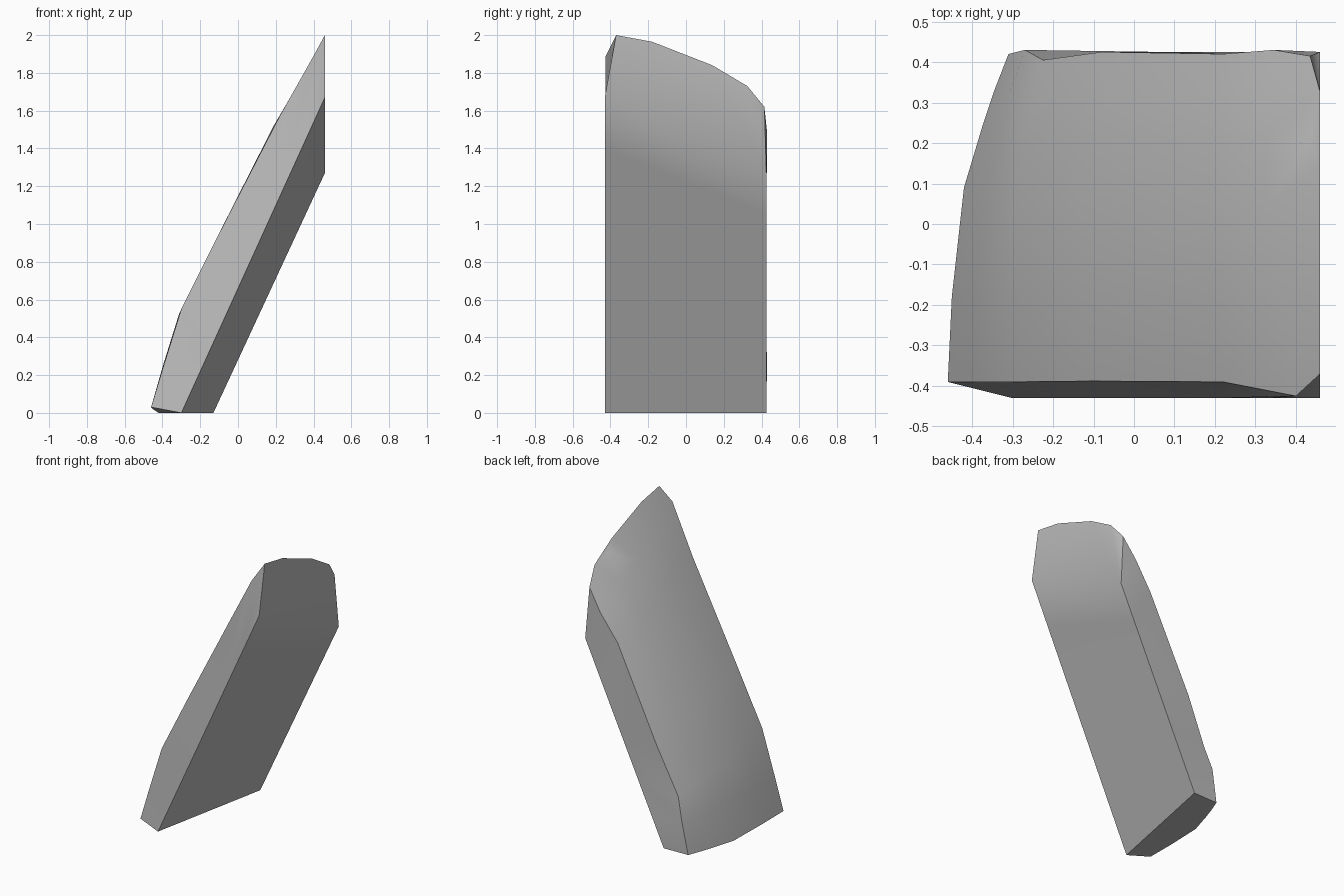
import bpy
import bmesh
import math
from mathutils import Vector

cube = bpy.data.objects.get("Cube")
if cube:
    bpy.data.objects.remove(cube)

stone = bpy.data.materials.new("stone grey")
stone.use_nodes = True
colour = (0.5, 0.5, 0.5, 1)
stone.diffuse_color = colour
stone.node_tree.nodes["Principled BSDF"].inputs["Base Color"].default_value = colour

# Corners of the flat underside: front low, front high, back high, back low
front_low, front_high = Vector((-.30, -.43, 0)), Vector((.46, -.43, 1.67))
back_low, back_high = Vector((-.13, .425, 0)), Vector((.46, .425, 1.27))

# Chipped rims of the weathered upper surface, from foot to tip
front_rim = [(-.40, -.39, .23), (-.30, -.39, .55), (-.10, -.388, .95),
             (.22, -.39, 1.57), (.40, -.425, 1.89)]
back_rim = [(-.27, .43, .22), (-.225, .405, .37), (-.08, .425, .68),
            (.22, .42, 1.30), (.345, .43, 1.48)]
foot_edge = [(-.46, -.39, .03), (-.45, -.18, .02), (-.42, .09, 0),
             (-.375, .24, 0), (-.345, .33, 0), (-.31, .42, 0)]
tip_edge = [(.46, -.37, 2.0), (.46, -.18, 1.965), (.46, .14, 1.84),
            (.435, .21, 1.78), (.46, .325, 1.73), (.435, .415, 1.62)]
across = [0, .25, .55, .74, .88, 1]
outward = Vector((-.9, 0, .45))


def arched_row(a, b):
    """Points across the slab, bowed outward between the two rims."""
    a, b = Vector(a), Vector(b)
    return [a.lerp(b, t) + outward * .045 * math.sin(math.pi * t) ** .7 if 0 < t < 1
            else a.lerp(b, t) for t in across]


rows = [foot_edge] + [arched_row(a, b) for a, b in zip(front_rim, back_rim)] + [tip_edge]

bm = bmesh.new()
grid = [[bm.verts.new(p) for p in row] for row in rows]
last = len(rows) - 1
front = [bm.verts.new(front_low.lerp(front_high, i / last)) for i in range(last + 1)]
back = [bm.verts.new(back_low.lerp(back_high, i / last)) for i in range(last + 1)]


def strip(a, b):
    for i in range(len(a) - 1):
        bm.faces.new((a[i], a[i + 1], b[i + 1], b[i]))


# Upper surface, front and back sides, underside
for lower, upper in zip(grid, grid[1:]):
    strip(lower, upper)
strip(front, [row[0] for row in grid])
strip([row[-1] for row in grid], back)
strip(back, front)

# Foot and tip faces
bm.faces.new(grid[0] + [back[0], front[0]])
bm.faces.new(grid[-1] + [back[-1], front[-1]])

bmesh.ops.triangulate(bm, faces=[f for f in bm.faces if len(f.verts) > 4])
bmesh.ops.recalc_face_normals(bm, faces=bm.faces)
mesh = bpy.data.meshes.new("leaning_slab")
bm.to_mesh(mesh)
bm.free()
mesh.materials.append(stone)

slab = bpy.data.objects.new("leaning_slab", mesh)
bpy.context.collection.objects.link(slab)
bpy.ops.object.select_all(action='DESELECT')
slab.select_set(True)
bpy.context.view_layer.objects.active = slab
bpy.ops.object.shade_smooth_by_angle(angle=math.radians(30))
